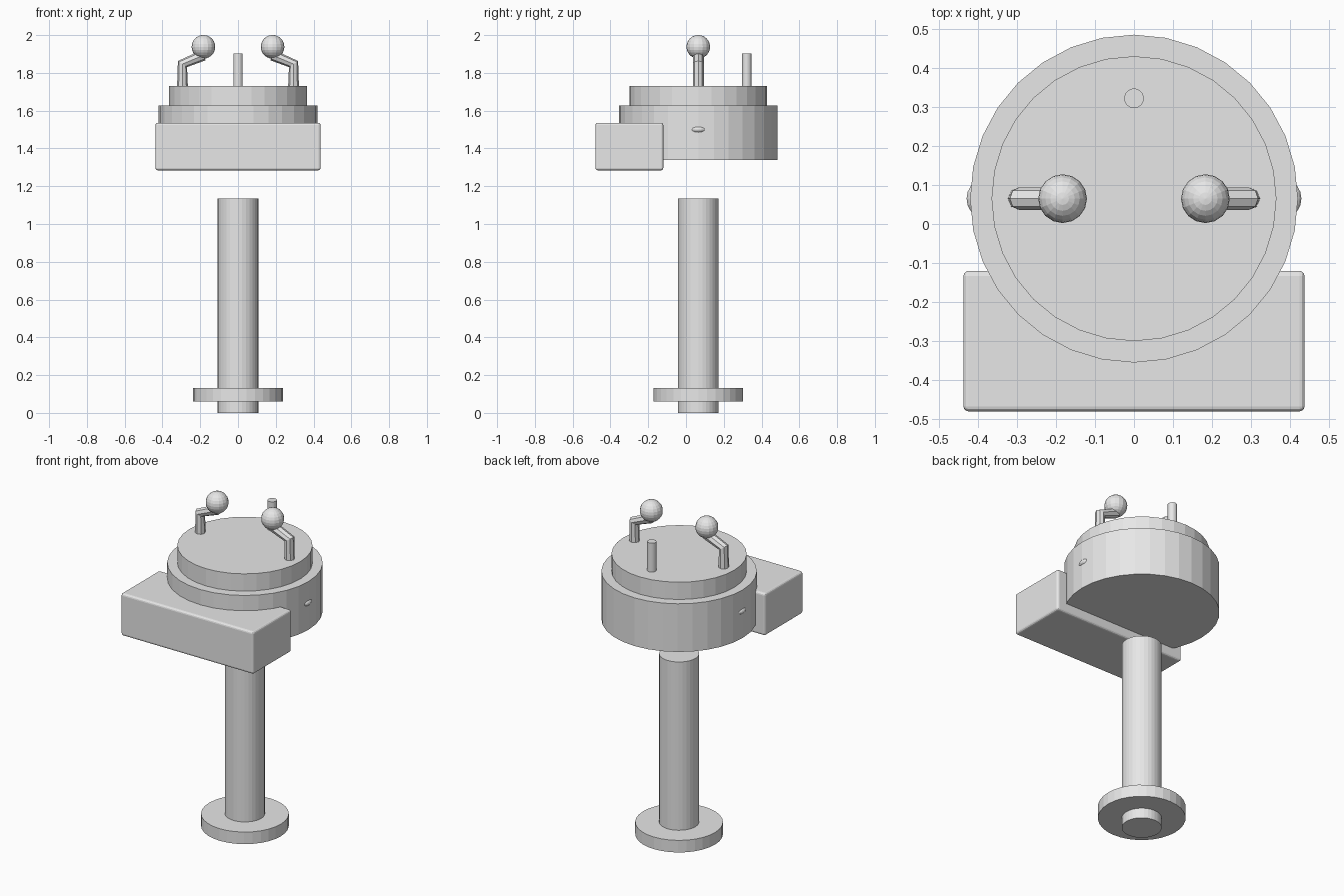
import bpy
import bmesh
from mathutils import Vector

cube = bpy.data.objects.get("Cube")
if cube:
    bpy.data.objects.remove(cube, do_unlink=True)

AXIS_Y = 0.065  # the drum and pole share this centre line

grey = bpy.data.materials.new("light_grey")
grey.use_nodes = True
COLOUR = (0.8, 0.8, 0.8, 1)
grey.diffuse_color = COLOUR
grey.node_tree.nodes["Principled BSDF"].inputs["Base Color"].default_value = COLOUR


def finish(name, bm):
    mesh = bpy.data.meshes.new(name)
    bm.to_mesh(mesh)
    bm.free()
    mesh.materials.append(grey)
    obj = bpy.data.objects.new(name, mesh)
    bpy.context.collection.objects.link(obj)
    return obj


def cylinder(name, radius, bottom, top, y=AXIS_Y):
    bm = bmesh.new()
    bmesh.ops.create_cone(bm, cap_ends=True, segments=32, radius1=radius,
                          radius2=radius, depth=top - bottom)
    obj = finish(name, bm)
    obj.location = (0, y, (bottom + top) / 2)
    return obj


def ball(name, centre, size):
    bm = bmesh.new()
    bmesh.ops.create_uvsphere(bm, u_segments=16, v_segments=12, radius=1)
    bmesh.ops.scale(bm, vec=size, verts=bm.verts)
    obj = finish(name, bm)
    obj.location = centre
    return obj


def bent_tube(name, points, radius):
    curve = bpy.data.curves.new(name, "CURVE")
    curve.dimensions = "3D"
    curve.bevel_depth = radius
    curve.bevel_resolution = 2
    curve.use_fill_caps = True
    spline = curve.splines.new("POLY")
    spline.points.add(len(points) - 1)
    for point, co in zip(spline.points, points):
        point.co = (*co, 1)
    spline.use_smooth = False
    curve.materials.append(grey)
    obj = bpy.data.objects.new(name, curve)
    bpy.context.collection.objects.link(obj)
    return obj


# Pole with its foot flange
cylinder("pole", 0.108, 0, 1.135)
cylinder("foot_flange", 0.237, 0.06, 0.132)

# Stepped round head and the rear rod
cylinder("drum", 0.42, 1.34, 1.627)
cylinder("drum_top", 0.365, 1.627, 1.73)
cylinder("rear_rod", 0.025, 1.72, 1.902, y=0.322)

# Rounded front box
bm = bmesh.new()
bmesh.ops.create_cube(bm, size=1)
bmesh.ops.scale(bm, vec=(0.874, 0.36, 0.252), verts=bm.verts)
box = finish("front_box", bm)
box.location = (0, -0.3, 1.41)
bevel = box.modifiers.new("rounded_edges", "BEVEL")
bevel.width = 0.013
bevel.segments = 3

# Mirrored stalks, their balls and the side studs
for side, s in (("left", 1), ("right", -1)):
    path = [Vector((s * x, AXIS_Y, z)) for x, z in
            ((0.294, 1.72), (0.294, 1.847), (0.183, 1.893))]
    bent_tube(side + "_stalk", path, 0.029)
    ball(side + "_stalk_ball", (s * 0.183, AXIS_Y, 1.938), (0.0625,) * 3)
    ball(side + "_stud", (s * 0.393, AXIS_Y, 1.5), (0.036, 0.045, 0.022))
